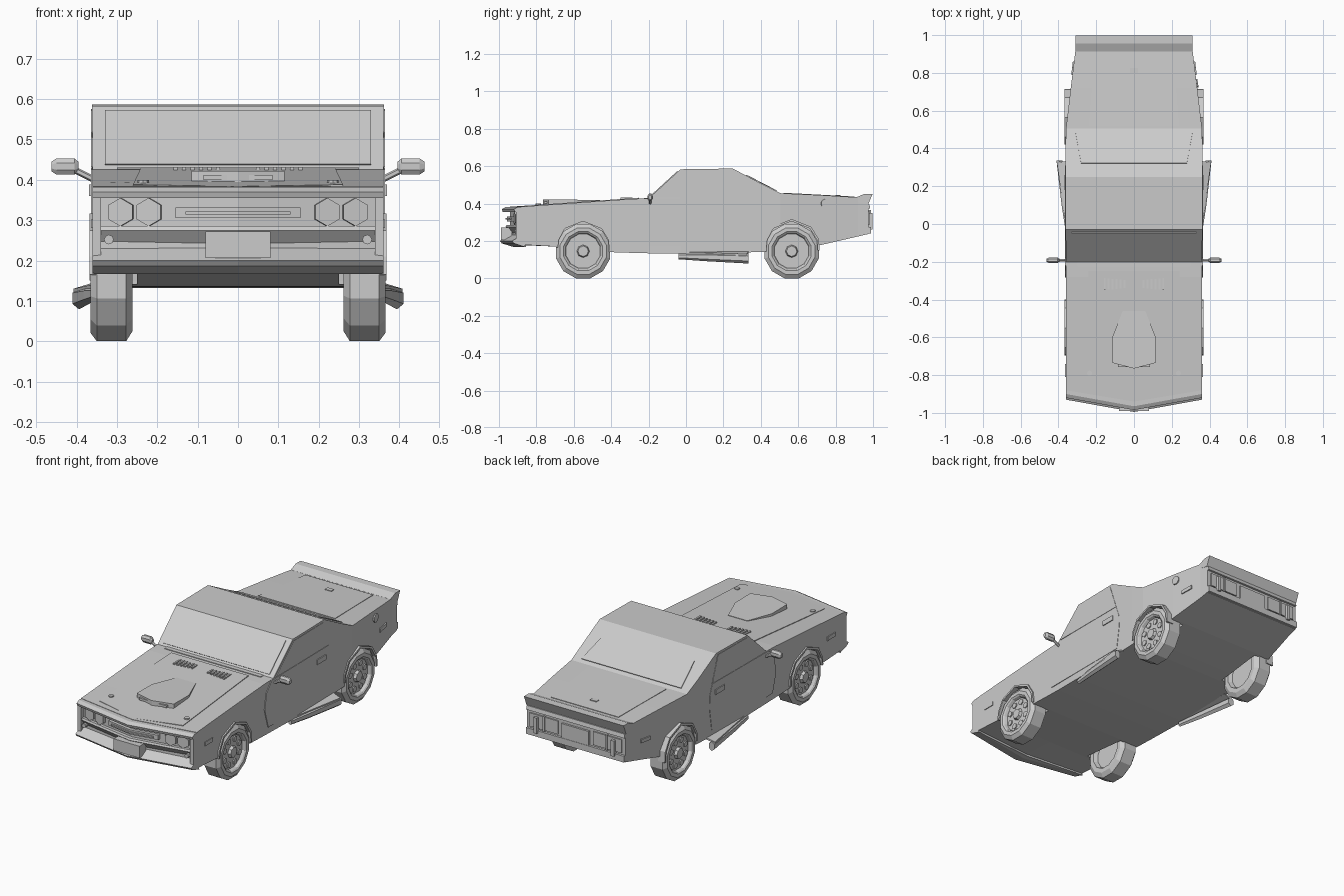
import bpy, bmesh, math
from mathutils import Vector, Matrix

if "Cube" in bpy.data.objects:
    bpy.data.objects.remove(bpy.data.objects["Cube"])


def finish(name, bm, mirror=False):
    bmesh.ops.recalc_face_normals(bm, faces=bm.faces)
    me = bpy.data.meshes.new(name)
    bm.to_mesh(me)
    bm.free()
    ob = bpy.data.objects.new(name, me)
    bpy.context.collection.objects.link(ob)
    if mirror:
        ob.modifiers.new("Mirror", 'MIRROR').use_mirror_merge = False
    return ob


def slab(name, pts, vec, mirror=False):
    """Polygon extruded along a vector."""
    bm = bmesh.new()
    a = [bm.verts.new(p) for p in pts]
    b = [bm.verts.new(Vector(p) + Vector(vec)) for p in pts]
    n = len(pts)
    bm.faces.new(a)
    bm.faces.new(b[::-1])
    for i in range(n):
        bm.faces.new((a[i], a[(i + 1) % n], b[(i + 1) % n], b[i]))
    return finish(name, bm, mirror)


def loft(name, rings, caps, mirror=False):
    """Skin between rings of points; caps are index lists for both ends."""
    bm = bmesh.new()
    vs = [[bm.verts.new(p) for p in r] for r in rings]
    n = len(rings[0])
    for a, b in zip(vs, vs[1:]):
        for i in range(n):
            bm.faces.new((a[i], a[(i + 1) % n], b[(i + 1) % n], b[i]))
    for c in caps:
        bm.faces.new([vs[0][i] for i in c])
        bm.faces.new([vs[-1][i] for i in c])
    return finish(name, bm, mirror)


def box(name, x, y, z, mirror=False):
    pts = [(x[0], y[0], z[0]), (x[1], y[0], z[0]), (x[1], y[1], z[0]), (x[0], y[1], z[0])]
    return slab(name, pts, (0, 0, z[1] - z[0]), mirror)


def cyl(name, c, axis, r, depth, n, r2=None, mirror=False):
    bm = bmesh.new()
    m = Matrix.Translation(c) @ Vector(axis).to_track_quat('Z', 'Y').to_matrix().to_4x4()
    bmesh.ops.create_cone(bm, cap_ends=True, segments=n, radius1=r,
                          radius2=r if r2 is None else r2, depth=depth, matrix=m)
    return finish(name, bm, mirror)


def hood_z(y):
    return .425 + (y + .28) * .07


# Body shell with cabin: y side, y centre, bottom, top, half width
sections = [(-.88, -.94, .18, .383, .36), (-.7, -.7, .17, .396, .36), (-.4, -.4, .14, .417, .36),
            (-.28, -.28, .136, .425, .36), (-.2, -.2, .134, .427, .36), (-.03, -.03, .132, .583, .362),
            (.25, .25, .136, .587, .362), (.42, .42, .142, .497, .362), (.505, .505, .15, .455, .36),
            (.72, .72, .178, .445, .335), (.92, .92, .224, .433, .31), (.975, .975, .237, .4, .307)]
body = loft("body", [[(-w, y, b), (0, yc, b), (w, y, b), (w, y, t), (0, yc, t), (-w, y, t)]
                     for y, yc, b, t, w in sections], [(0, 1, 4, 5), (1, 2, 3, 4)])

# Wheels, arches and wheel wells
arch = [(-.145, .165), (-.14, .21), (-.105, .275), (0, .317), (.105, .275), (.145, .21), (.15, .15)]
inner = [(a * .93, .15 + (z - .15) * .93) for a, z in arch]
tyre = [(.285, .0), (.285, .09), (.262, .1), (.262, .125), (.277, .15), (.35, .15), (.366, .128),
        (.366, .108), (.36, .1), (.345, .094), (.345, 0)]
for tag, wy in (("front", -.55), ("rear", .565)):
    hole = inner[:1] + inner + inner[-1:]
    hole[0], hole[-1] = (hole[0][0], .05), (hole[-1][0], .05)
    cut = slab(tag + "_well_cutter", [(.25, wy + a, z) for a, z in hole], (.2, 0, 0), True)
    cut.hide_render = True
    cut.display_type = 'WIRE'
    m = body.modifiers.new("Well", 'BOOLEAN')
    m.operation, m.object, m.solver = 'DIFFERENCE', cut, 'EXACT'
    slab(tag + "_wheel_arch", [(.325, wy + a, z) for a, z in arch + inner[::-1]], (.043, 0, 0), True)

    bm = bmesh.new()
    vs = [bm.verts.new((x, wy, .145 + r)) for x, r in tyre]
    es = [bm.edges.new(p) for p in zip(vs, vs[1:])]
    bmesh.ops.rotate(bm, verts=vs, cent=(0, wy, .145), matrix=Matrix.Rotation(math.pi / 12, 3, 'X'))
    bmesh.ops.spin(bm, geom=vs + es, cent=(0, wy, .145), axis=(1, 0, 0), angle=2 * math.pi, steps=12)
    bmesh.ops.remove_doubles(bm, verts=bm.verts, dist=.0005)
    finish(tag + "_wheel", bm, True)
    cyl(tag + "_hub", (.35, wy, .145), (1, 0, 0), .036, .02, 8, .028, True)
    for i in range(8):
        t = math.tau * (i + .5) / 8
        cyl(f"{tag}_rim_disc_{i}", (.346, wy + .069 * math.cos(t), .145 + .069 * math.sin(t)),
            (1, 0, 0), .017, .01, 6, mirror=True)


# Pointed nose pieces: levels of (z, y at the centre line)
def vee(name, levels, w=.36, back=-.86, rise=.065):
    rings = []
    for z, yc in levels:
        ys = yc + rise * w / .36
        rings.append([(-w, back, z), (-w, ys, z), (0, yc, z), (w, ys, z), (w, back, z), (0, back - .03, z)])
    return loft(name, rings, [(0, 1, 2, 5), (5, 2, 3, 4)])


vee("nose_lip", [(.355, -.98), (.37, -.985), (.381, -.965)])
vee("front_bumper", [(.228, -.93), (.275, -.965), (.285, -.96)])
vee("chin_spoiler", [(.167, -.92), (.187, -.985), (.2, -.995), (.232, -.94)])
vee("grille_bar", [(.305, -.958), (.331, -.958)], .155)
vee("grille_slat", [(.314, -.966), (.322, -.966)], .13)
box("grille_side", (.34, .36), (-.91, -.86), (.2, .37), True)
for i, x in enumerate((.22, .29)):
    cyl(f"headlight_{i}", (x, -.945 + .17 * x, .32), (.17, -1, 0), .035, .022, 6, mirror=True)
for ob in [o for o in bpy.data.objects if o.name.startswith("headlight")]:
    ob.name = ob.name + "_pair"
box("front_plate", (-.08, .08), (-.99, -.93), (.206, .272))
cyl("fog_light", (.32, -.9, .252), (0, -1, 0), .012, .03, 8, mirror=True)

# Hood panel, scoop, pins and vents
half = [(.26, -.86), (.255, -.7), (.24, -.25)]
out = [(0, -.925)] + half + [(-x, y) for x, y in half[::-1]]
slab("hood_panel", [(x, y, hood_z(y) + .004) for x, y in out], (0, 0, -.012))
half = [(.115, -.735), (.115, -.6), (.06, -.46)]
out = [(0, -.765)] + half + [(-x, y) for x, y in half[::-1]]
slab("hood_scoop", [(x, y, .422 - (y + .765) * .01) for x, y in out], (0, 0, -.035))
box("scoop_mouth", (-.085, .085), (-.758, -.73), (.4, .412))
cyl("hood_pin", (.235, -.79, hood_z(-.79) + .005), (0, 0, 1), .014, .01, 8, mirror=True)
for i in range(6):
    x = .045 + i * .021
    d = .022 + .002 * i
    box(f"hood_vent_{i}", (x, x + .01), (-.318 - d, -.318 + d), (.415, .432), True)

# Windows lie on the sloping cabin faces
def on_slope(a, b, t, x):
    return (x, a[0] + (b[0] - a[0]) * t, a[1] + (b[1] - a[1]) * t)


ws = ((-.2, .427), (-.03, .583))
slab("windshield", [on_slope(*ws, t, x) for t, x in ((.06, -.33), (.06, .33), (.92, .33), (.92, -.33))],
     (0, -.003, .003))
rw = ((.25, .587), (.505, .455))
slab("rear_window", [on_slope(*rw, t, x) for t, x in ((.28, -.28), (.28, .28), (.92, .31), (.92, -.31))],
     (0, .002, .004))
box("wiper_cowl", (-.3, .3), (-.225, -.2), (.42, .43))
slab("side_window", [(.355, y, z) for y, z in ((-.18, .432), (-.025, .572), (.235, .575), (.285, .432))],
     (.009, 0, 0), True)

# Doors, handles, side trim
door = [(-.22, .425), (-.265, .37), (-.282, .28), (-.25, .172), (.29, .172), (.31, .3), (.307, .37), (.285, .43)]
slab("door", [(.35, y, z) for y, z in door], (.014, 0, 0), True)
box("door_handle", (.355, .369), (.18, .26), (.36, .388), True)
box("front_side_marker", (.35, .364), (-.81, -.74), (.28, .302), True)
slab("rear_side_marker", [(.326, .79, .3), (.326, .79, .32), (.318, .86, .325), (.318, .86, .305)],
     (.006, 0, 0), True)
cyl("fuel_cap", (.332, .745, .4), (1, .12, 0), .024, .014, 10)

# Door mirrors
cyl("mirror_stalk", (.388, -.192, .416), (.06, 0, .03), .008, .07, 6, mirror=True)
loft("mirror_head", [[(x, -.192 + r * .7 * math.cos(math.tau * (i + .5) / 8),
                       .433 + r * math.sin(math.tau * (i + .5) / 8)) for i in range(8)]
                     for x, r in ((.395, .012), (.405, .022), (.45, .022), (.462, .013))], [range(8)], True)

# Side exhausts, flaring outward towards the back
loft("side_exhaust", [[(x + .7 * r * math.cos(math.tau * (i + .5) / 6), y, z + r * math.sin(math.tau * (i + .5) / 6))
                       for i in range(6)]
                      for x, y, z, r in ((.352, -.04, .118, .016), (.37, .1, .114, .022), (.394, .335, .106, .027))],
     [range(6)], True)
slab("exhaust_shield", [(.345, .0, .135), (.362, .0, .13), (.408, .325, .12), (.35, .335, .138)],
     (0, 0, .01), True)

# Rear: spoiler, tail panel, bumper
slab("rear_spoiler", [(-.31, y, z) for y, z in ((.91, .41), (.912, .434), (.955, .452), (.998, .452), (.974, .395))],
     (.62, 0, 0))
slab("tail_panel_top", [(-.305, y, z) for y, z in ((.95, .37), (.985, .375), (.98, .396), (.95, .396))],
     (.61, 0, 0))
box("tail_light", (.11, .285), (.96, .982), (.285, .36), True)
box("tail_light_divider", (.19, .2), (.96, .988), (.28, .365), True)
box("rear_plate", (-.085, .085), (.96, .986), (.275, .355))
box("rear_bumper", (-.305, .305), (.95, .988), (.24, .275))
box("bumper_guard", (.23, .25), (.96, .998), (.262, .35), True)
box("trunk_lock", (-.02, .02), (.8, .825), (.43, .446))
slab("trunk_lid", [(-.24, .52, .4575), (.24, .52, .4575), (.21, .9, .4375), (-.21, .9, .4375)], (0, 0, -.01))
